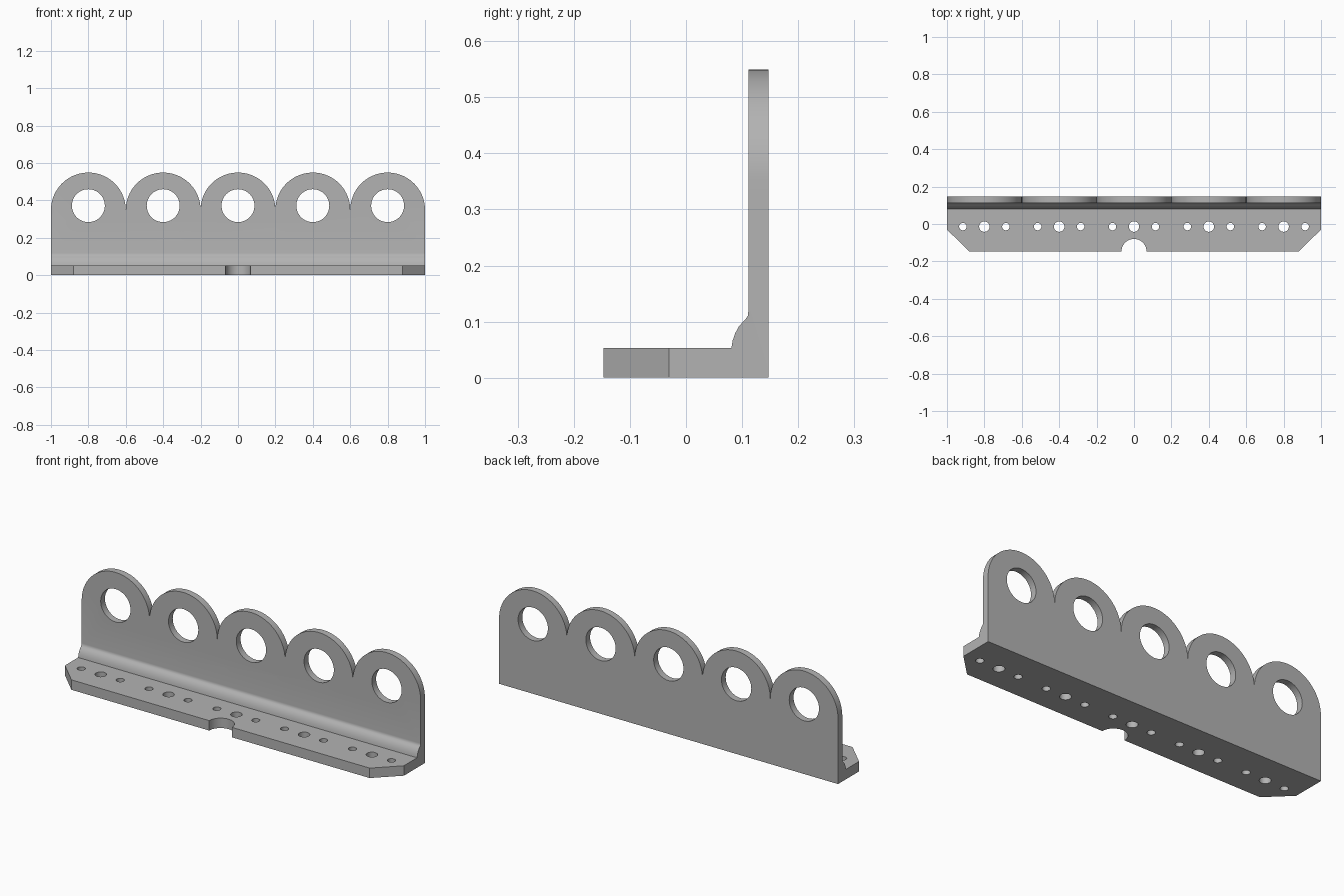
import bpy, bmesh
from math import sin, cos, pi, radians
from mathutils import Vector

cube = bpy.data.objects.get("Cube")
if cube:
    bpy.data.objects.remove(cube)

steel = bpy.data.materials.new("plain grey")
steel.use_nodes = True
GREY = (0.45, 0.45, 0.45, 1)
steel.diffuse_color = GREY
steel.node_tree.nodes["Principled BSDF"].inputs["Base Color"].default_value = GREY

# Map a flat profile (a, b) and depth d into model space
SIDE = lambda a, b, d: Vector((d, a, b))
FRONT = lambda a, b, d: Vector((a, d, b))
PLAN = lambda a, b, d: Vector((a, b, d))


def arc(ca, cb, r, start, end, steps):
    angles = [radians(start + (end - start) * i / steps) for i in range(steps + 1)]
    return [(ca + r * cos(t), cb + r * sin(t)) for t in angles]


def prisms(name, outlines, place, near, far):
    bm = bmesh.new()
    for outline in outlines:
        face = bm.faces.new([bm.verts.new(place(a, b, near)) for a, b in outline])
        shift = place(0, 0, far) - place(0, 0, near)
        new = bmesh.ops.extrude_face_region(bm, geom=[face], use_keep_orig=True)["geom"]
        bmesh.ops.translate(bm, vec=shift,
                            verts=[v for v in new if isinstance(v, bmesh.types.BMVert)])
    bmesh.ops.recalc_face_normals(bm, faces=bm.faces[:])
    mesh = bpy.data.meshes.new(name)
    bm.to_mesh(mesh)
    bm.free()
    mesh.materials.append(steel)
    obj = bpy.data.objects.new(name, mesh)
    bpy.context.collection.objects.link(obj)
    return obj


def cut(target, cutter, operation):
    mod = target.modifiers.new(cutter.name, 'BOOLEAN')
    mod.operation, mod.object, mod.solver = operation, cutter, 'EXACT'
    bpy.context.view_layer.objects.active = target
    bpy.ops.object.modifier_apply(modifier=mod.name)
    bpy.data.objects.remove(cutter)


# Angle section with the rounded inner bead, left oversize at ends and lip
section = [(0.147, 0), (0.147, 0.7), (0.111, 0.7), (0.111, 0.118), (0.110, 0.110),
           (0.106, 0.104), (0.100, 0.098), (0.094, 0.091), (0.088, 0.080),
           (0.083, 0.066), (0.081, 0.053), (-0.3, 0.053), (-0.3, 0)]
bracket = prisms("angle_bracket", [section], SIDE, -1.1, 1.1)

# Scalloped top edge of the upright
bays = [-0.8 + 0.4 * i for i in range(5)]
scallops = [(-1, -0.1)]
for i, x in enumerate(bays):
    scallops += arc(x, 0.349, 0.2, 180, 0, 40)[1 if i else 0:]
scallops.append((1, -0.1))
cut(bracket, prisms("scallop_outline", [scallops], FRONT, -0.5, 0.5), 'INTERSECT')

# Chamfered foot corners and the half-round notch
foot = [(-1.12, 0.3), (-1.12, 0.087), (-0.88, -0.147)]
foot += arc(0, -0.147, 0.067, 180, 0, 24)
foot += [(0.88, -0.147), (1.12, 0.087), (1.12, 0.3)]
cut(bracket, prisms("foot_outline", [foot], PLAN, -0.2, 0.8), 'INTERSECT')

# Large holes through the upright
rings = [arc(x, 0.372, 0.088, 0, 352.5, 47) for x in bays]
cut(bracket, prisms("upright_holes", rings, FRONT, 0, 0.3), 'DIFFERENCE')

# Screw holes through the foot, three per bay
screws = [arc(x + dx, -0.014, r, 0, 345, 23)
          for x in bays for dx, r in ((-0.115, 0.02), (0, 0.028), (0.115, 0.02))]
cut(bracket, prisms("screw_holes", screws, PLAN, -0.1, 0.1), 'DIFFERENCE')

bpy.ops.object.select_all(action='DESELECT')
bracket.select_set(True)
bpy.context.view_layer.objects.active = bracket
bpy.ops.object.shade_smooth_by_angle(angle=radians(30))
